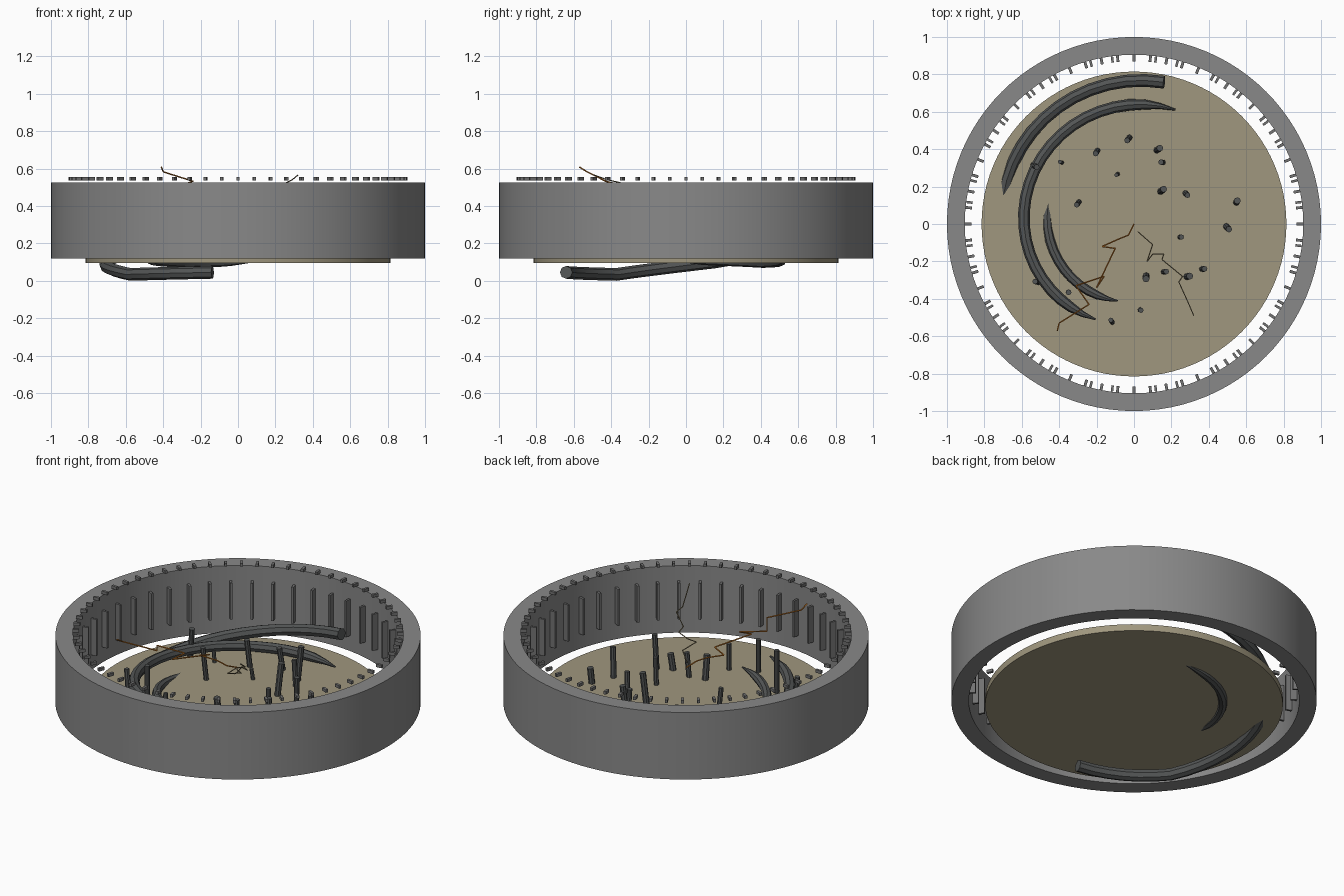
import bpy, bmesh, math, random
from mathutils import Vector, Matrix

random.seed(4)
cube = bpy.data.objects.get("Cube")
if cube:
    bpy.data.objects.remove(cube, do_unlink=True)


def material(name, r, g, b):
    m = bpy.data.materials.new(name)
    m.use_nodes = True
    m.diffuse_color = (r, g, b, 1)
    for node in m.node_tree.nodes:
        if node.type == 'BSDF_PRINCIPLED':
            node.inputs["Base Color"].default_value = (r, g, b, 1)
    return m


grey = material("wall grey", .25, .25, .25)
slat_grey = material("slat grey", .17, .17, .17)
dark = material("dark stone", .085, .09, .09)
sand = material("sand", .35, .31, .21)
orange = material("glowing orange", .5, .17, .02)
brown = material("dull brown", .22, .18, .1)


def finish(name, bm, mat, smooth=False):
    bmesh.ops.recalc_face_normals(bm, faces=bm.faces)
    mesh = bpy.data.meshes.new(name)
    bm.to_mesh(mesh)
    bm.free()
    mesh.materials.append(mat)
    obj = bpy.data.objects.new(name, mesh)
    bpy.context.collection.objects.link(obj)
    if smooth:
        bpy.ops.object.select_all(action='DESELECT')
        obj.select_set(True)
        bpy.context.view_layer.objects.active = obj
        bpy.ops.object.shade_smooth_by_angle(angle=math.radians(35))
    return obj


def polar(r, a, z):
    return Vector((r * math.cos(a), r * math.sin(a), z))


def tube(bm, path, radii, sides):
    """Sweep a capped round section along a path."""
    rings = []
    for i, p in enumerate(path):
        along = (path[min(i + 1, len(path) - 1)] - path[max(i - 1, 0)]).normalized()
        ref = Vector((0, 0, 1)) if abs(along.z) < .9 else Vector((1, 0, 0))
        u = along.cross(ref).normalized()
        v = along.cross(u)
        ring = []
        for k in range(sides):
            a = math.tau * k / sides
            ring.append(bm.verts.new(p + radii[i] * (u * math.cos(a) + v * math.sin(a))))
        rings.append(ring)
    for lo, hi in zip(rings, rings[1:]):
        for k in range(sides):
            n = (k + 1) % sides
            bm.faces.new((lo[k], lo[n], hi[n], hi[k]))
    bm.faces.new(rings[0])
    bm.faces.new(rings[-1])


# Outer wall: a lathed rectangular section
bm = bmesh.new()
section = [(1, .12), (1, .525), (.905, .525), (.905, .12)]
steps = 96
hoops = []
for i in range(steps):
    hoops.append([bm.verts.new(polar(r, math.tau * i / steps, z)) for r, z in section])
for i in range(steps):
    a, b = hoops[i], hoops[(i + 1) % steps]
    for k in range(4):
        n = (k + 1) % 4
        bm.faces.new((a[k], b[k], b[n], a[n]))
finish("outer_wall", bm, grey, True)

# Floor disc
bm = bmesh.new()
bmesh.ops.create_cone(bm, cap_ends=True, segments=96, radius1=.815, radius2=.815,
                      depth=.04, matrix=Matrix.Translation((0, 0, .115)))
finish("floor_disc", bm, sand, True)


# Small boxes repeated around the inside of the wall
def box_circle(name, count, radius, size, z, mat):
    bm = bmesh.new()
    for i in range(count):
        m = (Matrix.Rotation(math.tau * i / count, 4, 'Z')
             @ Matrix.Translation((radius, 0, z)) @ Matrix.Diagonal((*size, 1)))
        bmesh.ops.create_cube(bm, size=1, matrix=m)
    finish(name, bm, mat)


box_circle("rim_studs", 64, .888, (.036, .015, .018), .545, slat_grey)
box_circle("wall_slats", 48, .887, (.034, .013, .22), .325, slat_grey)


# Curved arms: half-turn spirals that rise or dip through the floor
def arm(name, start, end, r0, r1, heights, thick, taper):
    path, radii = [], []
    count = 24
    for i in range(count + 1):
        t = i / count
        s = t * (len(heights) - 1)
        k = min(int(s), len(heights) - 2)
        z = heights[k] + (heights[k + 1] - heights[k]) * (s - k)
        path.append(polar(r0 + (r1 - r0) * t, math.radians(start + (end - start) * t), z))
        edge = min(1, min(t, 1 - t) / .1)
        radii.append(thick * (1 - taper * (1 - edge)))
    bm = bmesh.new()
    tube(bm, path, radii, 8)
    finish(name, bm, dark, True)


arm("outer_arm", 258, 78, .655, .775, (.045, .034, .1, .19, .285), .034, 0)
arm("middle_arm", 248, 70, .55, .65, (.26, .22, .19, .17, .16), .031, .85)
arm("inner_arm", 258, 79, .42, .52, (.2, .16, .11, .095, .105), .026, .85)

# Standing rods: x, y, top height
rods = [(-.2, .385, .3), (-.03, .455, .27), (.13, .4, .34), (.15, .33, .29),
        (-.3, .11, .33), (.15, .18, .33), (.28, .16, .29), (.55, .12, .23),
        (.5, -.02, .31), (.25, -.07, .3), (.065, -.285, .28), (.165, -.255, .28),
        (.29, -.28, .23), (.37, -.24, .34), (.035, -.46, .29), (-.12, -.52, .34),
        (-.52, -.31, .3), (-.35, -.365, .39), (-.53, .31, .31), (-.39, .33, .2),
        (-.09, .265, .2)]
bm = bmesh.new()
for x, y, top in rods:
    lean = Vector((random.uniform(-.01, .01), random.uniform(-.01, .01), 0))
    r = .011 if top == .2 else random.uniform(.013, .019)
    tube(bm, [Vector((x, y, .125)) - lean, Vector((x, y, top)) + lean], [r, r], 8)
finish("standing_rods", bm, dark, True)


# Jagged bolts climbing from the middle
def bolt(name, points, z0, z1, r, mat):
    last = len(points) - 1
    path = [Vector((x, y, z0 + (z1 - z0) * i / last)) for i, (x, y) in enumerate(points)]
    bm = bmesh.new()
    for a, b in zip(path, path[1:]):
        tube(bm, [a, b], [r, r], 5)
    finish(name, bm, mat)


bolt("orange_bolt", [(0, 0), (-.03, -.06), (-.08, -.08), (-.17, -.12), (-.1, -.13),
                     (-.2, -.34), (-.16, -.28), (-.31, -.33), (-.24, -.43),
                     (-.32, -.48), (-.4, -.53), (-.41, -.57)],
     .33, .608, .004, orange)
bolt("brown_bolt", [(.02, -.04), (.1, -.11), (.07, -.2), (.1, -.16), (.16, -.16),
                    (.15, -.19), (.26, -.28), (.24, -.31), (.29, -.42), (.32, -.49)],
     .34, .565, .003, brown)
